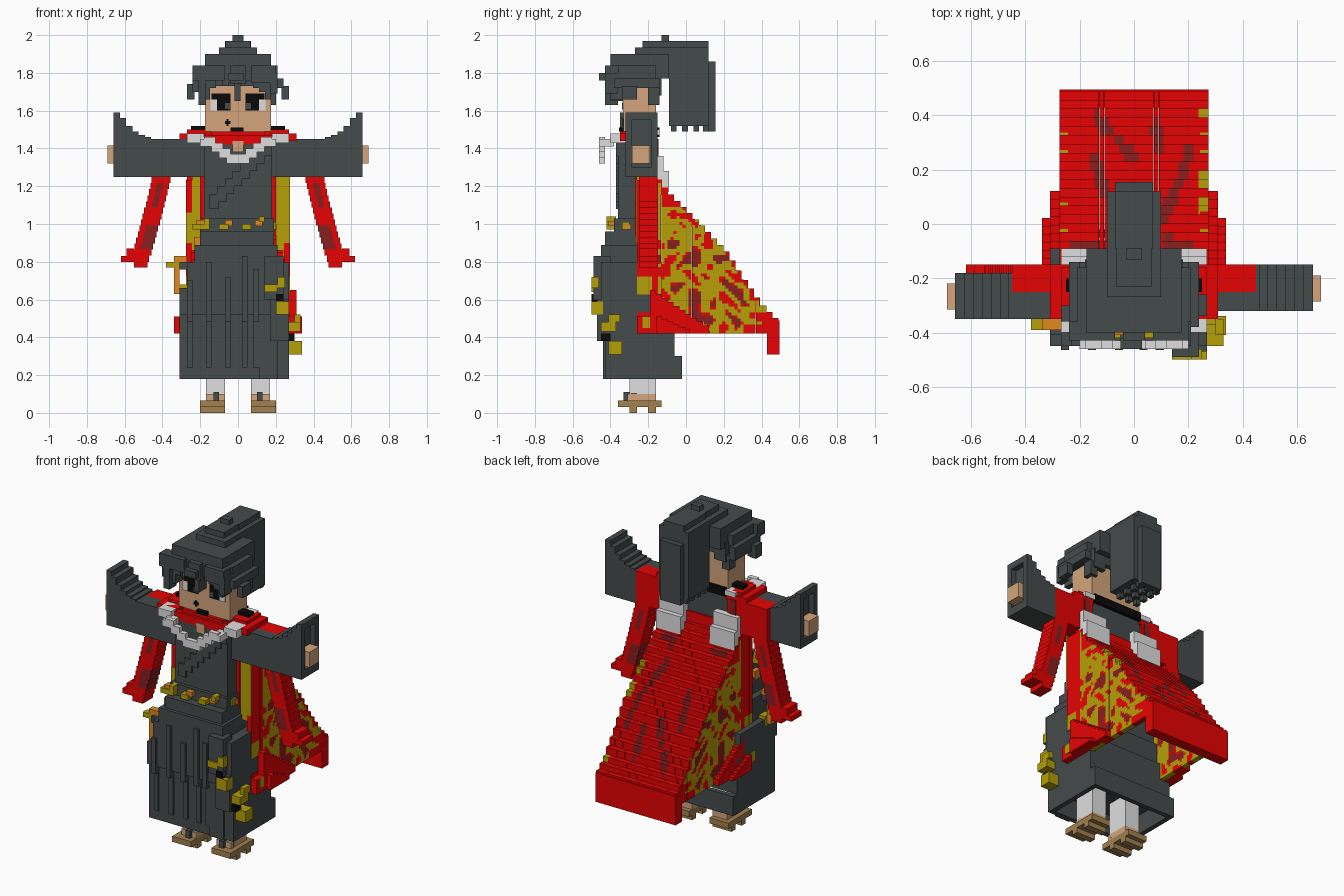
import bpy
import bmesh
from mathutils import Vector, Matrix, noise

default_cube = bpy.data.objects.get("Cube")
if default_cube:
    bpy.data.objects.remove(default_cube)

UNIT = 0.01  # all sizes below are in hundredths


def material(name, red, green, blue):
    mat = bpy.data.materials.new(name)
    mat.use_nodes = True
    colour = (red, green, blue, 1)
    mat.diffuse_color = colour
    mat.node_tree.nodes["Principled BSDF"].inputs["Base Color"].default_value = colour
    return mat


COLOURS = {
    "charcoal": material("charcoal cloth", .06, .07, .07),
    "red": material("red cloth", .8, .001, .001),
    "maroon": material("maroon pattern", .25, .013, .013),
    "gold": material("old gold", .46, .35, .002),
    "skin": material("skin", .66, .38, .2),
    "white": material("pale grey", .74, .74, .74),
    "black": material("black", .003, .003, .003),
    "wood": material("sandal wood", .36, .22, .08),
    "orange": material("orange trim", .76, .25, .015),
}


def part(name, groups, mirror=False):
    """One object from boxes (x0, x1, y0, y1, z0, z1), grouped by colour."""
    bm = bmesh.new()
    mesh = bpy.data.meshes.new(name)
    for index, (colour, boxes) in enumerate(groups.items()):
        mesh.materials.append(COLOURS[colour])
        for x0, x1, y0, y1, z0, z1 in boxes:
            spans = [(x0, x1), (-x1, -x0)] if mirror else [(x0, x1)]
            for a, b in spans:
                place = Matrix.Translation(Vector((a + b, y0 + y1, z0 + z1)) * UNIT / 2)
                size = Matrix.Diagonal(Vector((b - a, y1 - y0, z1 - z0, 1 / UNIT)) * UNIT)
                made = bmesh.ops.create_cube(bm, size=1, matrix=place @ size)
                for face in {f for v in made["verts"] for f in v.link_faces}:
                    face.material_index = index
    bm.to_mesh(mesh)
    bm.free()
    obj = bpy.data.objects.new(name, mesh)
    bpy.context.collection.objects.link(obj)
    return obj


def steps(start, stop, size):
    count = round((stop - start) / size)
    return [start + i * (stop - start) / count for i in range(count)]


# Sandals, feet and socks
part("sandals", {"wood": [(7, 20, -36, -13, 3, 6.5), (7, 20, -30, -26, 0, 3),
                          (7, 20, -20, -16, 0, 3)]}, mirror=True)
part("feet", {"skin": [(7, 17, -31, -16, 6.5, 10)],
              "charcoal": [(10, 13, -33, -26, 6.5, 11), (7, 17, -29, -26, 7, 10.5)]}, mirror=True)
part("socks", {"white": [(7, 17, -30, -16, 10, 40)]}, mirror=True)

# Skirt: hollow hem, stepped upper tiers, raised folds
part("skirt_hem", {"charcoal": [(-31, 27, -43, -40, 18, 30), (-31, 27, -5, -2, 18, 30),
                                (-31, -28, -40, -5, 18, 30), (24, 27, -40, -5, 18, 30)]})
part("skirt", {"charcoal": [(-31, 27, -43, -6, 30, 52), (-31, 27, -45, -9, 52, 66),
                            (-27, 27, -45, -12, 66, 80), (-23, 21, -45, -14, 80, 89),
                            (-20, 19, -43, -15, 89, 96)]})
folds = list(zip((-27, -17, -7, 2, 8), (70, 80, 72, 83, 76)))
part("skirt_folds", {"charcoal": [(x, x + 3, -44, -40, 24, 48) for x, top in folds]
                     + [(x, x + 3, -46.5, -42, 48, top) for x, top in folds]
                     + [(11, 21, -44, -40, 18, 58)]})
part("hip_drape", {"charcoal": [(14, 24, -49, -40, 60, 83), (17, 27, -47, -38, 38, 60)],
                   "black": [(20, 24, -50, -46, 59, 63), (27, 30, -45, -40, 38, 42)],
                   "gold": [(14, 21, -50, -46, 64, 68), (20, 27, -50, -44, 52, 59),
                            (21, 25, -50, -46, 66, 72), (27, 34, -41, -34, 31, 38),
                            (24, 33, -45, -37, 43, 48), (30, 33, -41, -35, 48, 52)]})
part("side_charm", {"gold": [(-38, -31, -39, -35, 77, 80), (-31, -26, -39, -33, 62, 68)],
                    "orange": [(-34, -31, -39, -35, 63, 77), (-34, -27, -39, -35, 80, 83)],
                    "charcoal": [(-31, -26, -41, -36, 76, 80)]})

# Torso, crossed lapel and belt
part("torso", {"charcoal": [(-18, 18, -36, -16, 94, 146)]})
part("lapel", {"charcoal": [(13 - i * 4, 18 - i * 4, -37, -35, 136 - i * 4, 144 - i * 4)
                            for i in range(8)]})
part("belt", {"charcoal": [(-20, 19, -38, -14, 95, 103)],
              "gold": [(x, x + w, -42, -37, z, z + 3) for x, w, z in
                       ((-24, 9, 97), (-10, 5, 97), (2, 5, 97), (11, 3, 101), (-18, 3, 100))]
              + [(19, 20, -34, -30, 97, 101)],
              "orange": [(x, x + 4, -41, -37, 99, 102) for x in (-22, -7, 9)]
              + [(19, 20.5, -32, -29, 97, 100), (-23, -18, -40, -35, 88, 93)]})

# Sleeves with flared open cuffs; the two arms sit at different depths
for side, shift in ((-1, -3), (1, 0)):
    label = "left" if side > 0 else "right"
    front, back = -32 + shift, -15 + shift

    def outward(a, b, *rest):
        return (min(a * side, b * side), max(a * side, b * side), *rest)

    flare = [outward(46 + i * 3.3, 49.4 + i * 3.3, y, y + 3.5, 145, top)
             for i, top in enumerate((146, 147, 149, 152, 156, 159))
             for y in (front, back - 3.5)]
    cuff = [outward(62.5, 66, front, back, 125, 130), outward(62.5, 66, front, back, 155, 159),
            outward(62.5, 66, front, front + 3.5, 130, 155),
            outward(62.5, 66, back - 3.5, back, 130, 155)]
    fill = [outward(46 + i * 3.3, 49.4 + i * 3.3, front, back, 140, top)
            for i, top in enumerate((146, 147, 149, 152, 156))]
    part(label + "_sleeve", {"charcoal": flare + cuff + fill + [
        outward(45, 62.5, front, back, 125, 145),
        outward(16, 45, front, -25, 125, 145)]})
    part(label + "_hand", {"skin": [outward(60, 69, front + 3.5, back - 4, 132, 141.5)]})

# Red overcoat: shoulders, collar and trailing sleeves
part("coat_shoulders", {"red": [(18, 45, -25, -15, 125, 145), (17, 31, -35, -15, 144, 148),
                                (14, 27, -30, -16, 147, 150)],
                        "maroon": [(20, 24, -16, -14.5, 136, 145)],
                        "black": [(14, 25, -25, -20, 149, 152)]}, mirror=True)
part("coat_back", {"red": [(-27, 27, -19, -15, 100, 130)],
                   "black": [(-17, 17, -17, -14, 146, 151)]})
part("coat_collar", {"red": [(-14, 14, -35, -30, 145, 149), (-18, 18, -36.5, -33, 142, 147)],
                     "black": [(-4, 3, -35.5, -33, 149, 151)],
                     "skin": [(-3, 3, -37, -33, 138, 144)]})
trail = {"red": [], "maroon": []}
for i, z in enumerate(steps(80, 128, 3.2)):
    inner = 47 - 12 * (i / 14) ** .9
    for j in range(3):
        patch = 2 <= i <= 5 and j < 2 or 9 <= i <= 12 and j == 1
        x = inner + j * 3.3
        trail["maroon" if patch else "red"].append((x, x + 3.3, -25, -15, z, z + 3.2))
trail["red"] += [(54, 62, -25, -15, 80, 83), (55, 59, -25, -15, 82, 87), (48, 55, -25, -15, 77, 80)]
part("trailing_sleeves", trail, mirror=True)

# Pale neckerchief looping forward, and its ends on the back
part("neckerchief", {"white": [(i * 4, i * 4 + 6, -46, -43, 132 + i * 3, 137 + i * 3)
                               for i in range(4)]
                     + [(14, 20, -46, -38, 141, 145), (18, 27, -40, -30, 143, 148),
                        (10, 27, -16, -9, 117, 128), (10, 27, -16, -12, 127, 136),
                        (17, 24, -20, -14, 147, 150)]}, mirror=True)

# Trailing cape: a stepped sheet falling away behind the body
PROFILE = [(-16, 125), (-10, 117), (7, 100), (22, 84), (30, 71), (40, 57), (49, 48)]


def slope(y):
    for (y0, z0), (y1, z1) in zip(PROFILE, PROFILE[1:]):
        if y <= y1:
            return z0 + (z1 - z0) * (y - y0) / (y1 - y0)
    return PROFILE[-1][1]


STREAKS = [(-13, 39, -9, 33), (-6, 32, -1, 25), (8, 36, 9, 27), (20, 27, 18, 18),
           (18, 18, 11, 3), (-15, 25, -11, 13), (-22, -7, -14, -9), (20, -8, 12, -6)]


def cape_colour(x, y):
    if x > 24 and (3 < y < 9 or 13 < y < 20 or 40 < y < 43):
        return "gold"
    for ax, ay, bx, by in STREAKS:
        a, d = Vector((ax, ay)), Vector((bx - ax, by - ay))
        p = Vector((x, y)) - a
        t = min(1, max(0, p.dot(d) / d.length_squared))
        if (p - d * t).length < 2:
            return "maroon"
    return "red"


cape = {"red": [], "maroon": [], "gold": []}
for y in steps(-16, 49, 3.25):
    top, low = slope(y + 1), slope(y + 4.3) - 4
    for x in steps(-27.4, 27.4, 1.8):
        cape[cape_colour(x + .9, y + 1.6)].append((x, x + 1.8, y, y + 3.25, low, top))
cape["red"].append((-27.5, 27.5, 43, 49.5, 31, 49))
part("cape_back", cape)


# Cape side panels with a blotched pattern
def panel_colour(y, z):
    blotch = noise.noise(Vector((y * .13, z * .13, 3)))
    if y < -16:
        return "gold" if y < -19 and 62 < z < 71 else "red"
    if y > 41 or z < 46 and y > 30:
        return "red"
    if blotch > .16:
        return "maroon" if z < 95 and blotch > .24 else "red"
    return "red" if blotch < -.28 else "gold"


panel = {"gold": [], "red": [], "maroon": []}
for y in steps(-26, 45, 1.6):
    for z in steps(42, 125, 1.6):
        gap = y < -19 and 52 < z < 62
        if z + 1.6 < slope(max(y + 1, -16)) and not gap:
            panel[panel_colour(y, z)].append((24.3, 27.5, y, y + 1.6, z, z + 1.6))
part("cape_sides", panel, mirror=True)
part("coat_front_edges", {"gold": [(20, 24.3, -26, -22, 86, 125), (24.3, 27.5, -26.6, -26, 90, 106)],
                          "red": [(17.5, 20, -27, -18, 94, 125)]}, mirror=True)
part("left_edge_trim", {"gold": [(24.3, 27.5, -26.6, -26, 106, 125)]})
flare = [(27, 31, y, y + 3.2, 42, 42 + (15 - y) * .68) for y in steps(-19, 12, 3.1)]
flare += [(31, 34, y, y + 3.2, 42, 42 + (4 - y) * .45) for y in steps(-16, 2, 3)]
part("cape_flare", {"red": flare + [(27, 31, -26, -19, 42, 51)],
                    "gold": [(30, 31.3, -23, -19, 45, 51)]}, mirror=True)

# Head and painted face
part("head", {"skin": [(-17.5, 17.5, -33, -16, 149, 178)]})
part("eyes", {"black": [(4, 14, -33.7, -32, 166, 169), (4, 11, -33.6, -32, 160, 166),
                        (4, 8, -33.7, -32, 174, 176)],
              "white": [(11, 14.5, -33.7, -32, 160, 166)],
              "charcoal": [(4, 7, -33.9, -32, 161, 164)]}, mirror=True)
part("mouth", {"black": [(-7, -4, -33.7, -32, 153, 154.5), (-6, -5, -33.7, -32, 152, 155.5),
                         (-3, 3, -33.7, -32, 150, 151)]})

# Hair: cap, hanging fringe, side tufts and high ponytail
part("hair_cap", {"charcoal": [(-17.5, 17.5, -40, -9, 177, 190), (-21, 21, -36, -16, 173, 184),
                               (-10, 10, -27, -8, 189, 193.5), (-6.5, 6.5, -23, -8, 193, 197),
                               (-3, 3, -13, -9, 196, 200)]})
fringe = [(x, x + 3.2, -40, -33, low, 180) for x, low in
          zip(steps(-18, 17.5, 3.2), (166, 172, 176, 173, 175, 165, 175, 176, 172, 170, 166))]
part("hair_fringe", {"charcoal": fringe + [(-24, -7, -43, -36, 176, 184), (-4, 4, -43, -36, 174, 184),
                                           (7, 20, -43, -36, 175, 184), (-5, 3, -46, -42, 176, 180)]})
part("hair_tufts", {"charcoal": [(-21, -17, -43, -36, 163, 180), (-24, -20, -38, -14, 170, 178),
                                 (-27, -23, -36, -30, 166, 174), (17, 21, -43, -36, 169, 180),
                                 (20, 24, -38, -14, 172, 177), (23, 27, -34, -26, 166, 173)]})
part("hair_back", {"charcoal": [(10, 18, -17, -13, 168, 180), (15, 20, -20, -14, 163, 172),
                                (4, 10, -17, -13, 172, 180)]}, mirror=True)
part("ponytail", {"charcoal": [(-10, 10, -9, 12, 152, 193.5), (-7, 7, -9, 12, 193, 197),
                               (-7, 7, 12, 15.5, 149, 186)]
                  + [(x, x + 3, y, y + 3, 149, 153) for x in (-9, -3, 3) for y in (-8, -2, 4, 9)]})
